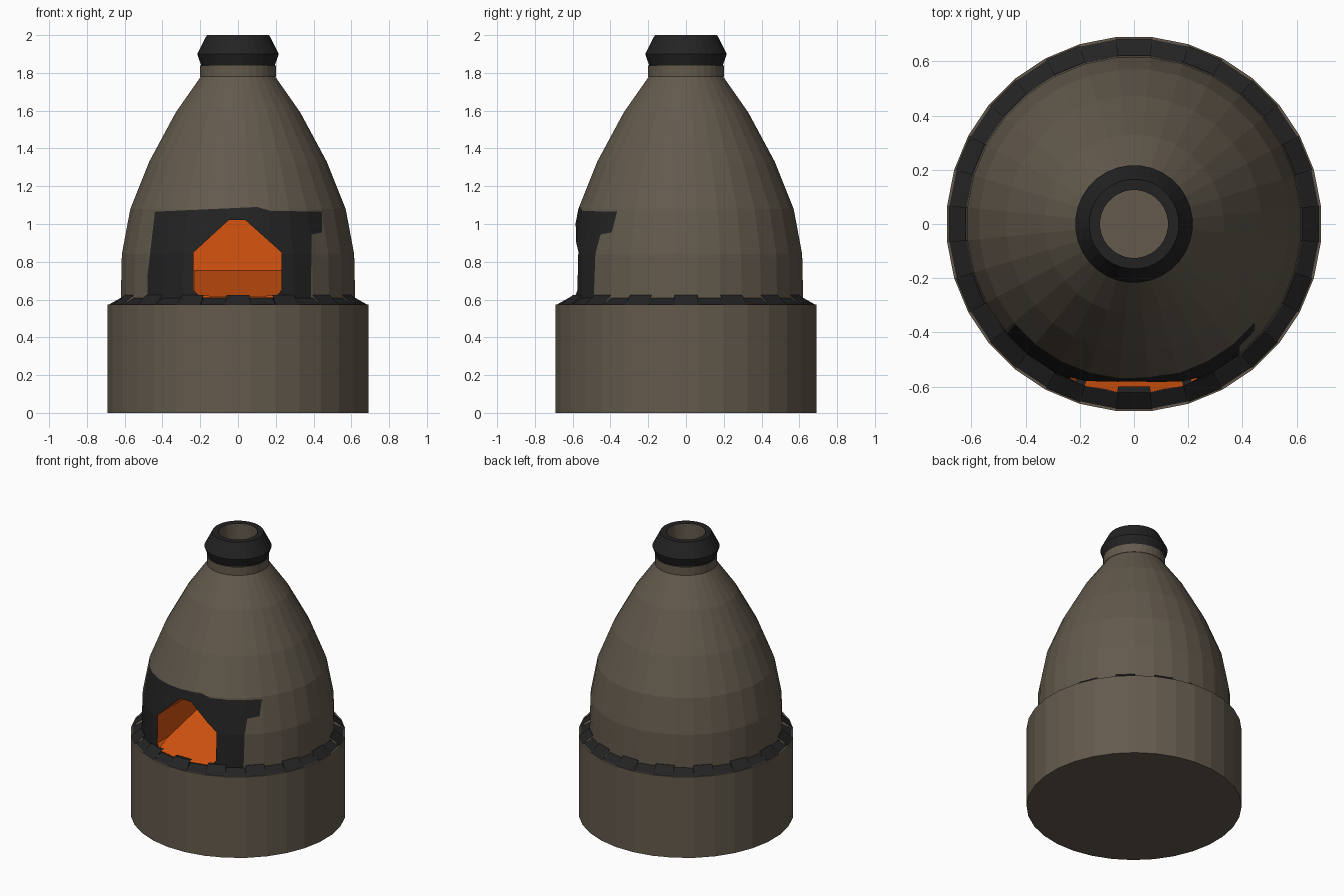
import bpy, bmesh, math
from mathutils import Vector

if "Cube" in bpy.data.objects:
    bpy.data.objects.remove(bpy.data.objects["Cube"])

N = 32
STEP = 2 * math.pi / N
FIX = 1 / math.cos(STEP / 2)      # profile radii are measured across flats


def colour(name, rgb):
    m = bpy.data.materials.new(name)
    m.diffuse_color = (*rgb, 1)
    m.use_nodes = True
    m.node_tree.nodes["Principled BSDF"].inputs["Base Color"].default_value = m.diffuse_color
    return m


CLAY = colour("brown clay", (0.125, 0.102, 0.073))
SOOT = colour("charcoal stone", (0.0165, 0.0165, 0.0165))
GLOW = colour("ember orange", (0.68, 0.09, 0.005))


def finish(name, bm):
    me = bpy.data.meshes.new(name)
    bm.to_mesh(me)
    bm.free()
    for m in (CLAY, SOOT, GLOW):
        me.materials.append(m)
    ob = bpy.data.objects.new(name, me)
    bpy.context.collection.objects.link(ob)
    return ob


def point(r, z, i):
    a = (i + 0.5) * STEP
    return Vector((r * FIX * math.cos(a), r * FIX * math.sin(a), z))


def lathe(profile, mat=0, cap_bottom=False, cap_top=False):
    bm = bmesh.new()
    rings = [[bm.verts.new(point(r, z, i)) for i in range(N)] for r, z in profile]
    for a, b in zip(rings, rings[1:]):
        for i in range(N):
            j = (i + 1) % N
            bm.faces.new((a[i], a[j], b[j], b[i])).material_index = mat
    if cap_bottom:
        bm.faces.new(rings[0][::-1]).material_index = mat
    if cap_top:
        bm.faces.new(rings[-1]).material_index = mat
    return bm


def score(bm, poly):
    """Cut the front of the mesh along the x-z polygon; return the faces inside."""
    for (x0, z0), (x1, z1) in zip(poly, poly[1:] + poly[:1]):
        faces = [f for f in bm.faces if f.calc_center_median().y < -0.1]
        geom = faces + list({e for f in faces for e in f.edges}) \
                     + list({v for f in faces for v in f.verts})
        bmesh.ops.bisect_plane(bm, geom=geom, dist=1e-5, plane_co=(x0, 0, z0),
                               plane_no=(z1 - z0, 0, x0 - x1))

    def inside(p):
        hit = False
        for (x0, z0), (x1, z1) in zip(poly, poly[1:] + poly[:1]):
            if (z0 > p.z) != (z1 > p.z) and p.x < x0 + (p.z - z0) * (x1 - x0) / (z1 - z0):
                hit = not hit
        return hit
    return [f for f in bm.faces
            if f.calc_center_median().y < -0.1 and inside(f.calc_center_median())]


# Cylindrical base
finish("base", lathe([(0.69, 0), (0.69, 0.575), (0.6, 0.575)], 0, True))

# Ring of sloping stones, alternately taller and lower
bm = bmesh.new()
for i in range(N):
    top = 0.625 if i % 2 else 0.608
    pts = [(0.69, 0.57, i), (0.69, 0.57, i + 1), (0.622, top, i + 1),
           (0.622, top, i), (0.6, top, i), (0.6, top, i + 1)]
    v = [bm.verts.new(point(*p)) for p in pts]
    for q in ((0, 1, 2, 3), (3, 2, 5, 4)):
        bm.faces.new([v[k] for k in q]).material_index = 1
finish("stone_ring", bm)

# Dome with a dark surround and a cut opening
bm = lathe([(0.62, 0.57), (0.62, 0.62), (0.615, 0.84), (0.57, 1.08), (0.47, 1.33),
            (0.33, 1.59), (0.197, 1.78), (0.2, 1.78), (0.2, 1.84)])
surround = [(-0.48, 0.56), (-0.48, 0.72), (-0.44, 1.065), (0.1, 1.09), (0.17, 1.07),
            (0.445, 1.065), (0.445, 0.955), (0.39, 0.945), (0.385, 0.56)]
for f in score(bm, surround):
    f.material_index = 1
opening = [(-0.2, 0.612), (-0.235, 0.65), (-0.235, 0.85), (-0.05, 1.02),
           (0.04, 1.02), (0.23, 0.85), (0.23, 0.65), (0.2, 0.612)]
hole = score(bm, opening)
rim = {e for f in hole for e in f.edges if any(g not in hole for g in e.link_faces)}
bmesh.ops.delete(bm, geom=hole, context='FACES')

# Glowing walls and back of the fire chamber
back = {}
walls = bmesh.new()
for e in rim:
    mid = sum((v.co for v in e.verts), Vector()) / 2
    co = [v.co.copy() for v in e.verts] + [Vector((v.co.x, 0, v.co.z)) for v in reversed(e.verts)]
    f = walls.faces.new([walls.verts.new(c) for c in co])
    f.material_index = 2
    f.normal_update()
    if f.normal.dot(Vector((0, 0, 0.8)) - Vector((mid.x, 0, mid.z))) < 0:
        f.normal_flip()
f = walls.faces.new([walls.verts.new((x, 0, z)) for x, z in opening])
f.material_index = 2
f.normal_update()
if f.normal.y > 0:
    f.normal_flip()
finish("dome", bm)
finish("fire_chamber", walls)

# Sloping ember bed
bed = bmesh.new()
edge = [(-0.23, -0.55), (-0.18, -0.6), (-0.06, -0.618), (0.06, -0.618),
        (0.18, -0.6), (0.23, -0.55), (0.23, 0), (-0.23, 0)]
bed.faces.new([bed.verts.new((x, y, 0.615 + 0.225 * (y + 0.615)))
               for x, y in edge]).material_index = 2
finish("ember_bed", bed)

# Chimney collar and its bore
finish("chimney_collar", lathe([(0.19, 1.84), (0.195, 1.84), (0.216, 1.9),
                                (0.165, 2.0), (0.125, 2.0)], 1))
finish("chimney_bore", lathe([(0.125, 2.0), (0.125, 1.78)], 0, cap_top=True))
